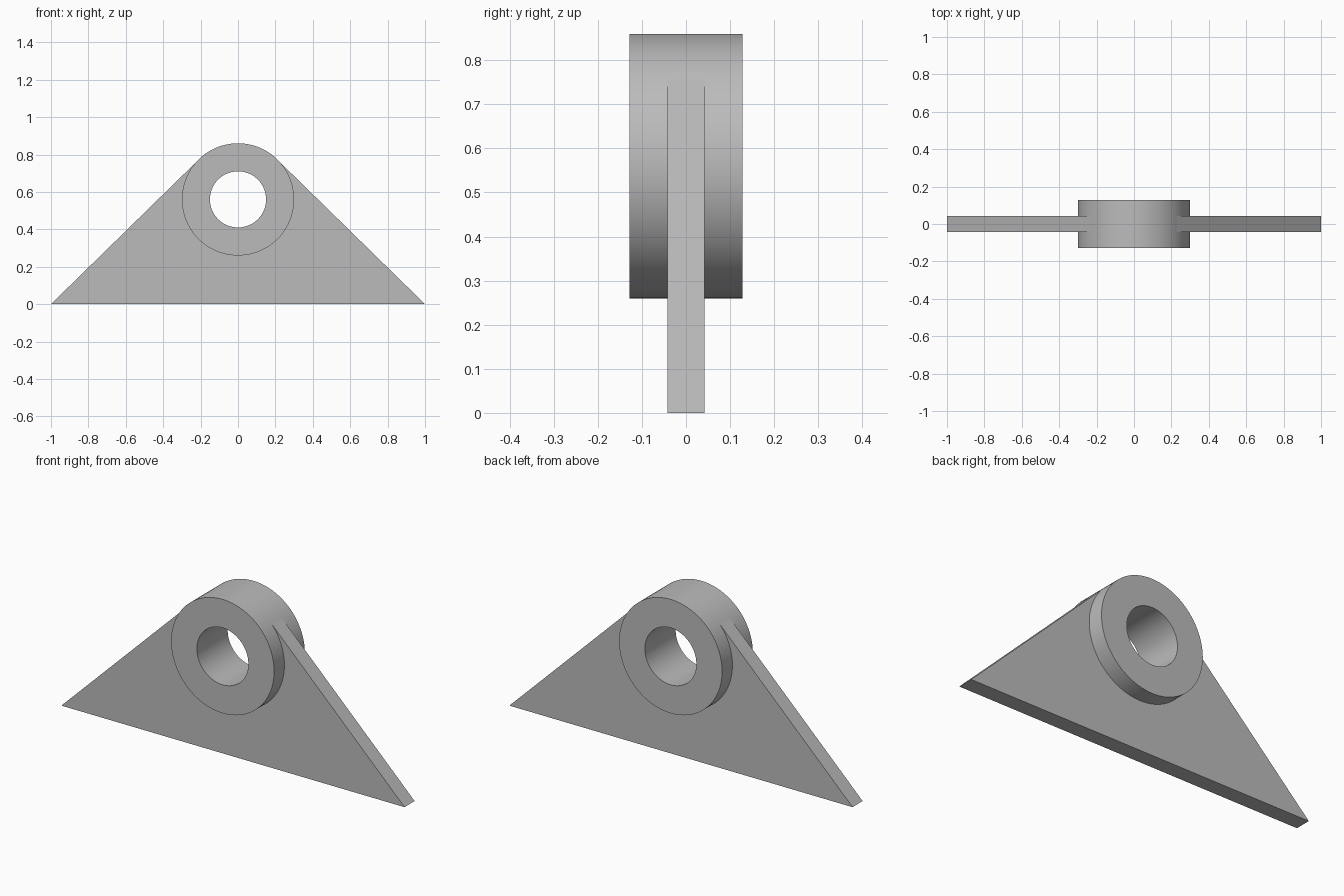
import bpy, bmesh
from math import sin, cos, pi, atan2, asin, hypot, radians

if "Cube" in bpy.data.objects:
    bpy.data.objects.remove(bpy.data.objects["Cube"], do_unlink=True)

HUB_Z, HUB_R, BORE_R, HUB_HALF = 0.56, 0.30, 0.15, 0.128
PLATE_HALF = 0.042
SEGMENTS = 96

grey = bpy.data.materials.new("plain grey")
grey.use_nodes = True
grey.diffuse_color = (0.5, 0.5, 0.5, 1)
grey.node_tree.nodes["Principled BSDF"].inputs["Base Color"].default_value = (0.5, 0.5, 0.5, 1)


def finish(name, bm):
    bmesh.ops.recalc_face_normals(bm, faces=bm.faces)
    mesh = bpy.data.meshes.new(name)
    bm.to_mesh(mesh)
    bm.free()
    mesh.materials.append(grey)
    obj = bpy.data.objects.new(name, mesh)
    bpy.context.collection.objects.link(obj)
    bpy.ops.object.select_all(action="DESELECT")
    obj.select_set(True)
    bpy.context.view_layer.objects.active = obj
    bpy.ops.object.shade_smooth_by_angle(angle=radians(30))


def on_circle(radius, angle):
    return radius * cos(angle), HUB_Z + radius * sin(angle)


# Bored hub: four rings joined into a closed tube
bm = bmesh.new()
section = [(HUB_R, -HUB_HALF), (HUB_R, HUB_HALF), (BORE_R, HUB_HALF), (BORE_R, -HUB_HALF)]
rings = []
for radius, y in section:
    points = [on_circle(radius, 2 * pi * i / SEGMENTS) for i in range(SEGMENTS)]
    rings.append([bm.verts.new((x, y, z)) for x, z in points])
for a, b in zip(rings, rings[1:] + rings[:1]):
    for i in range(SEGMENTS):
        j = (i + 1) % SEGMENTS
        bm.faces.new((a[i], a[j], b[j], b[i]))
finish("bored_hub", bm)

# Triangular web: sides tangent to the hub, hollowed around its lower arc
slope = atan2(HUB_Z, 1) + asin(HUB_R / hypot(1, HUB_Z))
tangent = pi / 2 - slope
start, end = tangent, -pi - tangent
steps = 72
arc = [on_circle(HUB_R - 0.001, start + (end - start) * i / steps) for i in range(steps + 1)]
outline = [(-1, 0), (1, 0)] + arc
bm = bmesh.new()
front = bm.faces.new([bm.verts.new((x, -PLATE_HALF, z)) for x, z in outline])
back = bmesh.ops.extrude_face_region(bm, geom=[front], use_keep_orig=True)
moved = [v for v in back["geom"] if isinstance(v, bmesh.types.BMVert)]
bmesh.ops.translate(bm, verts=moved, vec=(0, 2 * PLATE_HALF, 0))
finish("triangular_web", bm)
